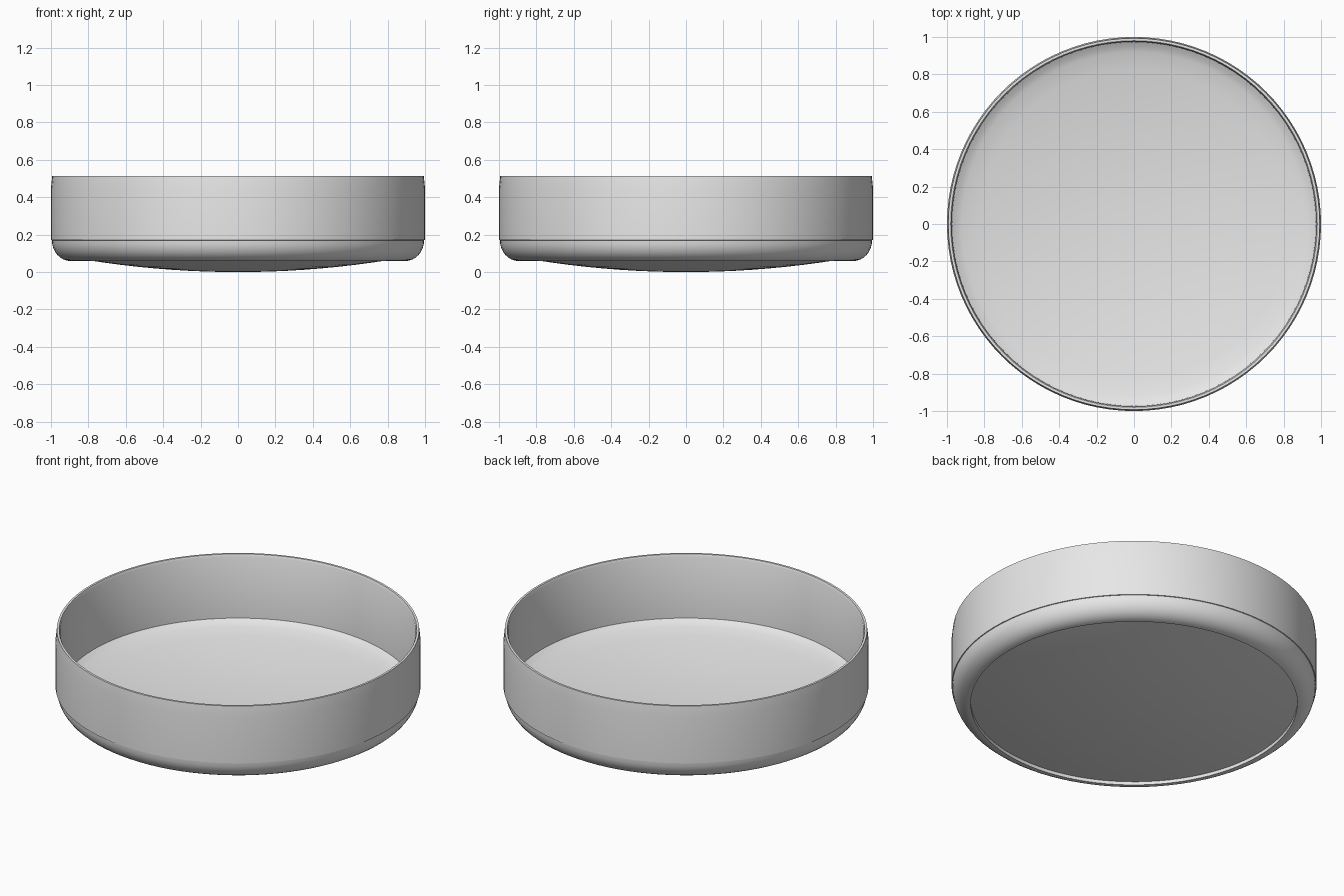
import bpy, bmesh, math

if "Cube" in bpy.data.objects:
    bpy.data.objects.remove(bpy.data.objects["Cube"], do_unlink=True)

SEGMENTS = 96

grey = bpy.data.materials.new("light grey")
grey.use_nodes = True
color = (0.8, 0.8, 0.8, 1)
grey.diffuse_color = color
grey.node_tree.nodes["Principled BSDF"].inputs["Base Color"].default_value = color


def lathe(name, profile):
    """Spin a profile of (radius, height) points about z."""
    bm = bmesh.new()
    verts = [bm.verts.new((r, 0, z)) for r, z in profile]
    edges = [bm.edges.new(pair) for pair in zip(verts, verts[1:])]
    bmesh.ops.spin(bm, geom=verts + edges, cent=(0, 0, 0), axis=(0, 0, 1),
                   angle=math.tau, steps=SEGMENTS, use_duplicate=False)
    bmesh.ops.remove_doubles(bm, verts=bm.verts, dist=0.0003)
    bmesh.ops.recalc_face_normals(bm, faces=bm.faces)
    mesh = bpy.data.meshes.new(name)
    bm.to_mesh(mesh)
    bm.free()
    mesh.materials.append(grey)
    obj = bpy.data.objects.new(name, mesh)
    bpy.context.collection.objects.link(obj)
    bpy.ops.object.select_all(action='DESELECT')
    obj.select_set(True)
    bpy.context.view_layer.objects.active = obj
    bpy.ops.object.shade_smooth_by_angle(angle=math.radians(30))
    return obj


def bowl(radius, start, steps=10):
    """Shallow curve from the centre outwards."""
    return [(radius * i / steps, start + 0.0985 * (radius * i / steps) ** 2)
            for i in range(steps + 1)]


# Domed underside, set back inside the foot ring
underside = bowl(0.895, 0)
# Rounded foot, wall and thin rim
foot = [(0.895 + 0.1 * math.sin(a), 0.17 - 0.111 * math.cos(a))
        for a in (math.pi / 2 * i / 8 for i in range(9))]
wall = [(1.0, 0.171), (1.0, 0.45), (0.993, 0.514), (0.98, 0.514), (0.974, 0.5)]
# Concave floor with a small rise where it meets the wall
floor = [(0.972, 0.13), (0.95, 0.117)] + bowl(0.92, 0.022)[::-1]

lathe("round_dish", underside + foot + wall + floor)
